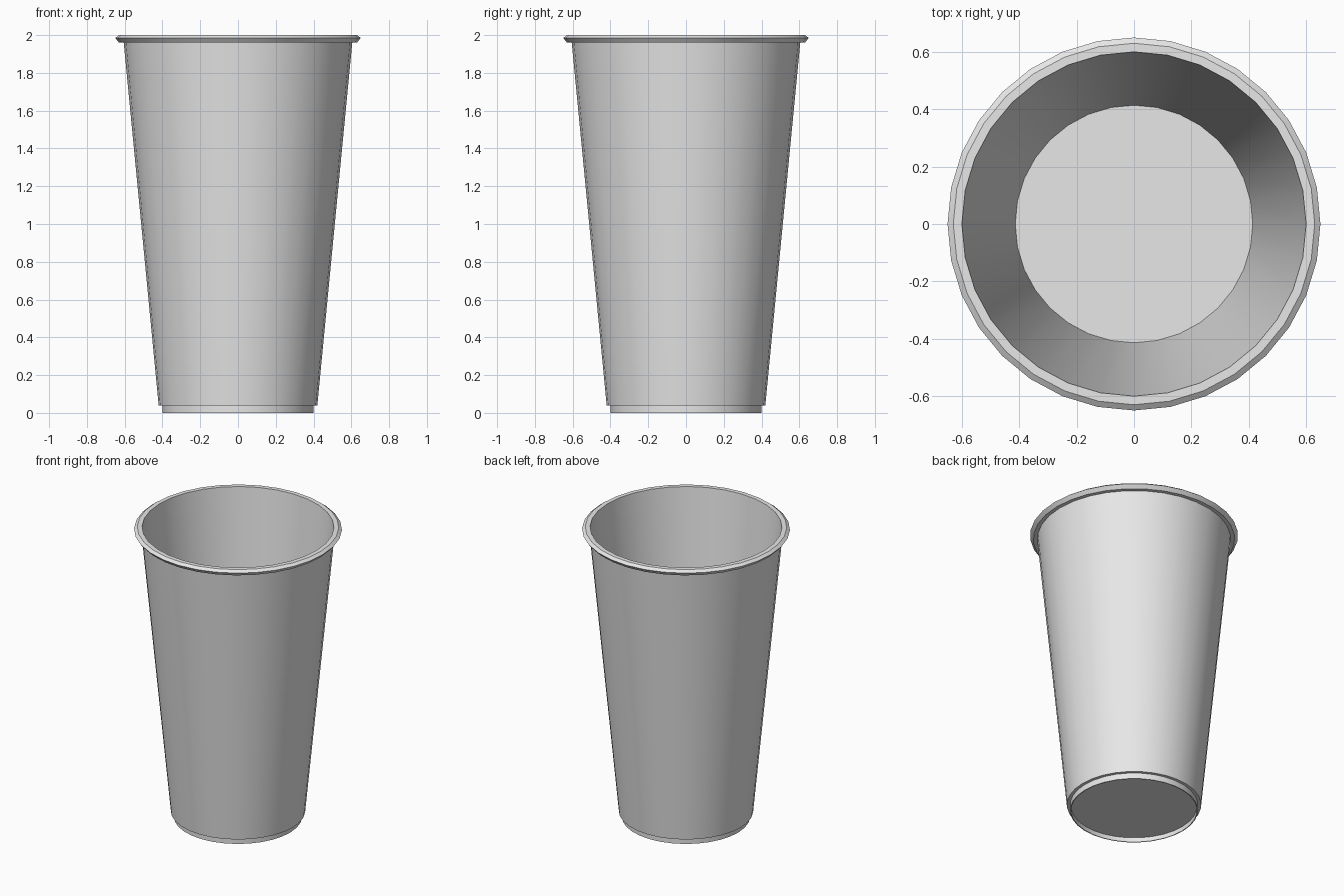
import bpy
import bmesh
from math import cos, sin, tau, radians

SIDES = 32

if "Cube" in bpy.data.objects:
    bpy.data.objects.remove(bpy.data.objects["Cube"], do_unlink=True)


def make_material(name, colour):
    mat = bpy.data.materials.new(name)
    mat.use_nodes = True
    mat.diffuse_color = colour
    mat.node_tree.nodes["Principled BSDF"].inputs["Base Color"].default_value = colour
    return mat


def lathe(name, profile, mat):
    """Turn a (radius, height) profile around z and cap both ends."""
    bm = bmesh.new()
    rings = [[bm.verts.new((r * cos(tau * i / SIDES), r * sin(tau * i / SIDES), z))
              for i in range(SIDES)] for r, z in profile]
    for low, high in zip(rings, rings[1:]):
        for i in range(SIDES):
            j = (i + 1) % SIDES
            bm.faces.new((low[i], low[j], high[j], high[i]))
    bm.faces.new(rings[0][::-1])
    bm.faces.new(rings[-1])
    bmesh.ops.recalc_face_normals(bm, faces=bm.faces[:])
    mesh = bpy.data.meshes.new(name)
    bm.to_mesh(mesh)
    bm.free()
    mesh.materials.append(mat)
    obj = bpy.data.objects.new(name, mesh)
    bpy.context.collection.objects.link(obj)
    return obj


# Profile runs from the recessed underside, up the outside and down the inside
foot = [(0.394, 0.03), (0.394, 0), (0.40, 0), (0.40, 0.04)]
outer_wall = [(0.42, 0.04), (0.605, 1.96)]
rolled_rim = [(0.63, 1.96), (0.65, 1.985), (0.63, 2.0)]
inner_wall = [(0.60, 2.0), (0.414, 0.045)]

grey = make_material("light grey", (0.8, 0.8, 0.8, 1))
cup = lathe("cup", foot + outer_wall + rolled_rim + inner_wall, grey)

# Smooth round the walls, crisp at the rim and foot
bpy.ops.object.select_all(action="DESELECT")
cup.select_set(True)
bpy.context.view_layer.objects.active = cup
bpy.ops.object.shade_smooth_by_angle(angle=radians(30))
